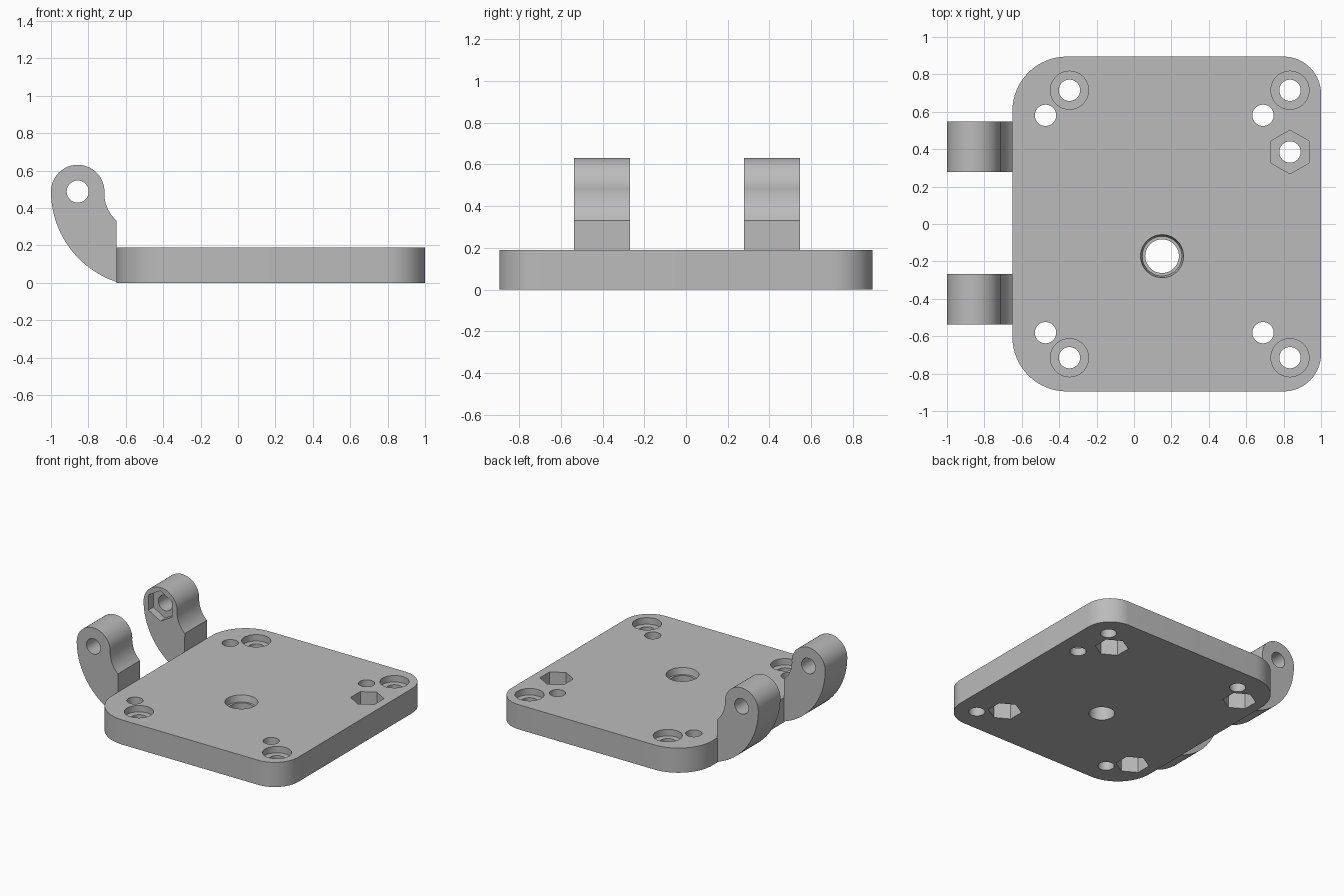
import bpy, bmesh, math
from mathutils import Matrix, Vector

cube = bpy.data.objects.get("Cube")
if cube:
    bpy.data.objects.remove(cube, do_unlink=True)

grey = bpy.data.materials.new("plain_grey")
grey.use_nodes = True
grey.diffuse_color = (0.5, 0.5, 0.5, 1)
grey.node_tree.nodes["Principled BSDF"].inputs["Base Color"].default_value = (0.5, 0.5, 0.5, 1)

THICK = 0.19
HALF_Y = 0.895
LEFT = -0.65
HOLE = 0.057
HEX = 0.117
ROUND = 48


def arc(cx, cy, r, start, end, steps=16):
    angles = [math.radians(start + (end - start) * i / steps) for i in range(steps + 1)]
    return [(cx + r * math.cos(a), cy + r * math.sin(a)) for a in angles]


def finish(bm, name):
    bmesh.ops.recalc_face_normals(bm, faces=bm.faces)
    mesh = bpy.data.meshes.new(name)
    bm.to_mesh(mesh)
    bm.free()
    mesh.materials.append(grey)
    obj = bpy.data.objects.new(name, mesh)
    bpy.context.collection.objects.link(obj)
    return obj


def extrude_profile(name, points, direction):
    bm = bmesh.new()
    face = bm.faces.new([bm.verts.new(p) for p in points])
    result = bmesh.ops.extrude_face_region(bm, geom=[face])
    verts = [v for v in result["geom"] if isinstance(v, bmesh.types.BMVert)]
    bmesh.ops.translate(bm, verts=verts, vec=direction)
    return finish(bm, name)


def activate(obj):
    bpy.ops.object.select_all(action="DESELECT")
    obj.select_set(True)
    bpy.context.view_layer.objects.active = obj


def drill(obj, start, end, r_start, r_end=None, sides=ROUND):
    """Cut a round, tapered or hexagonal hole from start to end."""
    start, end = Vector(start), Vector(end)
    along = end - start
    turn = Matrix.Rotation(-math.pi / 2, 4, "X") if abs(along.y) > 0 else Matrix()
    bm = bmesh.new()
    bmesh.ops.create_cone(bm, cap_ends=True, segments=sides, radius1=r_start,
                          radius2=r_end or r_start, depth=along.length,
                          matrix=Matrix.Translation((start + end) / 2) @ turn)
    cutter = finish(bm, "hole_cutter")
    cutter.hide_render = True
    activate(obj)
    mod = obj.modifiers.new("hole", "BOOLEAN")
    mod.operation = "DIFFERENCE"
    mod.solver = "EXACT"
    mod.object = cutter
    bpy.ops.object.modifier_apply(modifier=mod.name)
    bpy.data.objects.remove(cutter, do_unlink=True)


def drill_up(obj, x, y, z0, z1, r0, r1=None, sides=ROUND):
    drill(obj, (x, y, z0), (x, y, z1), r0, r1, sides)


def smooth(obj):
    activate(obj)
    bpy.ops.object.shade_smooth_by_angle(angle=math.radians(30))


# Base plate, with larger rounding on the hinge side
big, small = 0.29, 0.2
outline = (arc(1 - small, HALF_Y - small, small, 0, 90)
           + arc(LEFT + big, HALF_Y - big, big, 90, 180)
           + arc(LEFT + big, big - HALF_Y, big, 180, 270)
           + arc(1 - small, small - HALF_Y, small, 270, 360))
plate = extrude_profile("base_plate", [(x, y, 0) for x, y in outline], (0, 0, THICK))

# Corner bolt holes with counterbores on top, and holes with hex pockets below
for side in (1, -1):
    for x in (-0.345, 0.834):
        drill_up(plate, x, side * 0.715, -0.1, 0.3, HOLE)
        drill_up(plate, x, side * 0.715, THICK - 0.05, 0.3, 0.102)
    for x in (-0.473, 0.69):
        drill_up(plate, x, side * 0.581, -0.1, 0.3, HOLE)
        drill_up(plate, x, side * 0.581, -0.1, 0.135, HEX, sides=6)

# Hex pocket on top
drill_up(plate, 0.834, 0.385, -0.1, 0.3, HOLE)
drill_up(plate, 0.834, 0.385, 0.06, 0.3, HEX, sides=6)

# Central stepped hole
drill_up(plate, 0.15, -0.172, -0.1, 0.3, 0.09)
drill_up(plate, 0.15, -0.172, THICK - 0.05, THICK + 0.01, 0.106, 0.117)
smooth(plate)

# Hinge arms
pivot_x, pivot_z = -0.857, 0.488
profile = ([(LEFT, 0.005)]
           + arc(-0.515, 0.48, 0.2, 228, 180, 10)
           + arc(pivot_x, pivot_z, 0.143, 0, 180, 24)
           + arc(-0.489, 0.49, 0.511, 181, 251.6, 20))
for name, y in (("front_hinge_arm", -0.537), ("back_hinge_arm", 0.278)):
    arm = extrude_profile(name, [(x, y, z) for x, z in profile], (0, 0.269, 0))
    drill(arm, (pivot_x, y - 0.1, pivot_z), (pivot_x, y + 0.4, pivot_z), 0.059)
    if name.startswith("back"):
        # Nut pocket on the inner face
        drill(arm, (pivot_x, y - 0.1, pivot_z), (pivot_x, y + 0.06, pivot_z), HEX, sides=6)
    smooth(arm)
